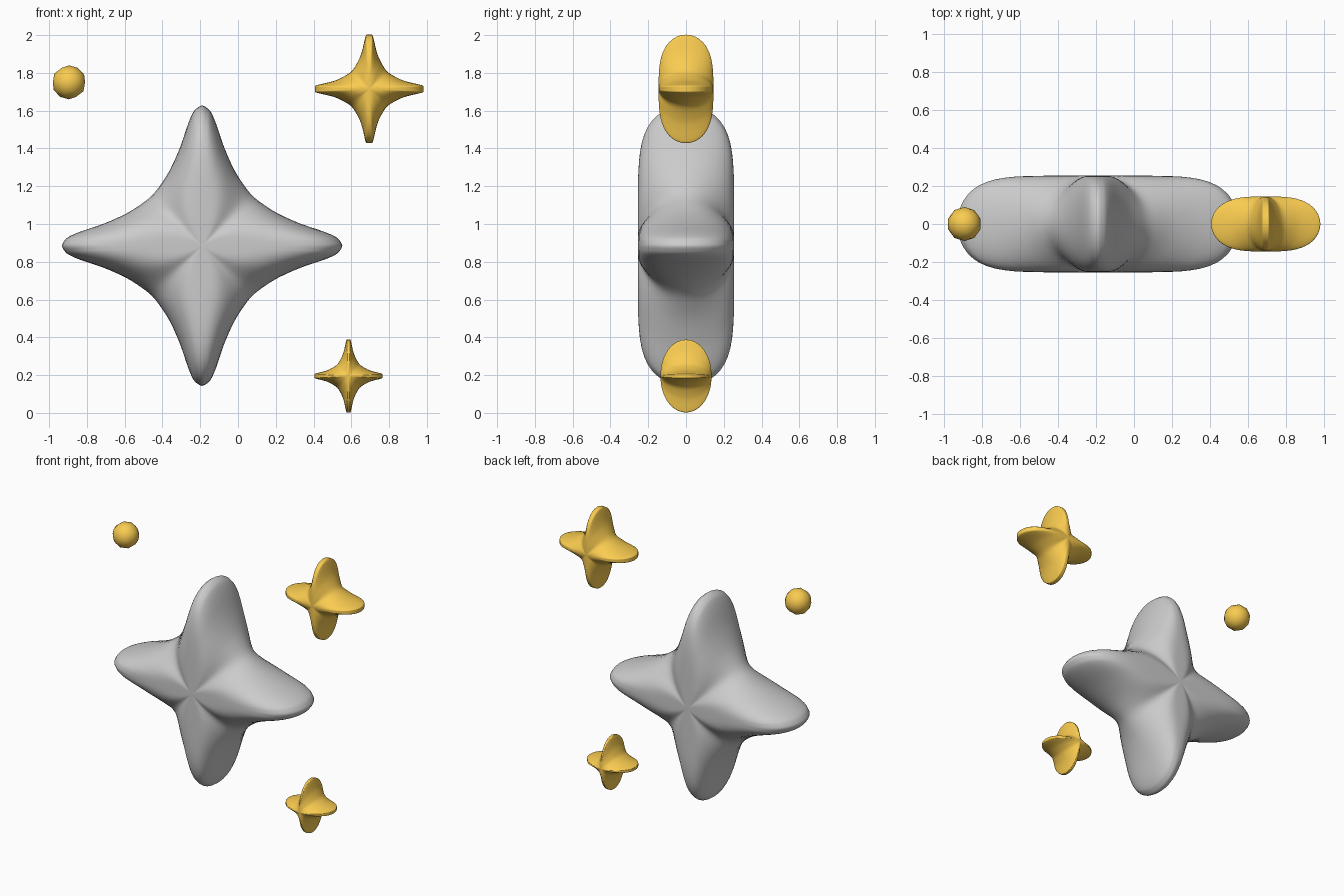
import bpy, bmesh
from math import sin, cos, pi, atan2
from mathutils import Vector, Matrix

if "Cube" in bpy.data.objects:
    bpy.data.objects.remove(bpy.data.objects["Cube"])

gold = bpy.data.materials.new("gold")
gold.diffuse_color = (0.95, 0.6, 0.08, 1)
gold.use_nodes = True
gold.node_tree.nodes["Principled BSDF"].inputs["Base Color"].default_value = gold.diffuse_color


def star_outline(half_arm, steps=3):
    """Closed smooth four-pointed outline from half an arm (tip to inner notch)."""
    quarter = half_arm + [(b, a) for a, b in reversed(half_arm[1:-1])]
    pts = []
    for k in range(4):
        rot = Matrix.Rotation(k * pi / 2, 2)
        pts += [rot @ Vector(p) for p in quarter]
    out, n = [], len(pts)
    for i in range(n):
        a, b, c, d = (pts[(i + j - 1) % n] for j in range(4))
        for s in range(steps):
            t = s / steps
            out.append(0.5 * (2 * b + (c - a) * t + (2 * a - 5 * b + 4 * c - d) * t**2
                              + (3 * b - a - 3 * c + d) * t**3))
    return out


def puffy_star(name, centre, size, depth, half_arm, fullness, mat=None, rings=14):
    """Inflated star: rings shrink to the middle while the depth swells."""
    bm = bmesh.new()
    outline = star_outline(half_arm)
    n = len(outline)

    def ring(phi):
        vs = []
        for p in outline:
            # arms stay deep almost to the tip, notches are elliptical
            e = 2 + (fullness - 2) * cos(2 * atan2(p.y, p.x)) ** 2
            s = cos(phi) ** (2 / e)
            vs.append(bm.verts.new((p.x * s * size[0], -depth * sin(phi), p.y * s * size[1])))
        return vs

    def bridge(a, b):
        for i in range(n):
            j = (i + 1) % n
            bm.faces.new((a[i], a[j], b[j], b[i]))

    rim = ring(0)
    for side in (1, -1):
        prev = rim
        for k in range(1, rings):
            t = k / rings
            cur = ring(side * pi / 2 * (1 - (1 - t) ** 1.6))
            bridge(prev, cur)
            prev = cur
        pole = bm.verts.new((0, -side * depth, 0))
        for i in range(n):
            bm.faces.new((prev[i], prev[(i + 1) % n], pole))
    bmesh.ops.recalc_face_normals(bm, faces=bm.faces)
    for f in bm.faces:
        f.smooth = True
    me = bpy.data.meshes.new(name)
    bm.to_mesh(me)
    bm.free()
    ob = bpy.data.objects.new(name, me)
    ob.location = centre
    bpy.context.collection.objects.link(ob)
    if mat:
        me.materials.append(mat)
    return ob


# half-arm profiles: (distance along arm, half width), relative to the arm length
wide_arm = [(1, 0), (0.985, 0.032), (0.955, 0.062), (0.87, 0.1), (0.7, 0.158),
            (0.54, 0.23), (0.43, 0.3), (0.358, 0.358)]
slim_arm = [(1, 0), (1, 0.03), (0.99, 0.06), (0.89, 0.088), (0.75, 0.12),
            (0.6, 0.165), (0.44, 0.245), (0.325, 0.325)]

# main star and its two small companions
puffy_star("large_star", (-0.19, 0, 0.885), (0.742, 0.742), 0.255, wide_arm, 6)
puffy_star("upper_small_star", (0.695, 0, 1.715), (0.288, 0.287), 0.145, slim_arm, 3.2, gold)
puffy_star("lower_small_star", (0.585, 0, 0.195), (0.18, 0.193), 0.135, slim_arm, 2.1, gold)

# little ball
bpy.ops.mesh.primitive_ico_sphere_add(subdivisions=2, radius=0.09, location=(-0.895, 0, 1.75))
ball = bpy.context.object
ball.name = "small_ball"
ball.data.materials.append(gold)
bpy.ops.object.shade_smooth()
